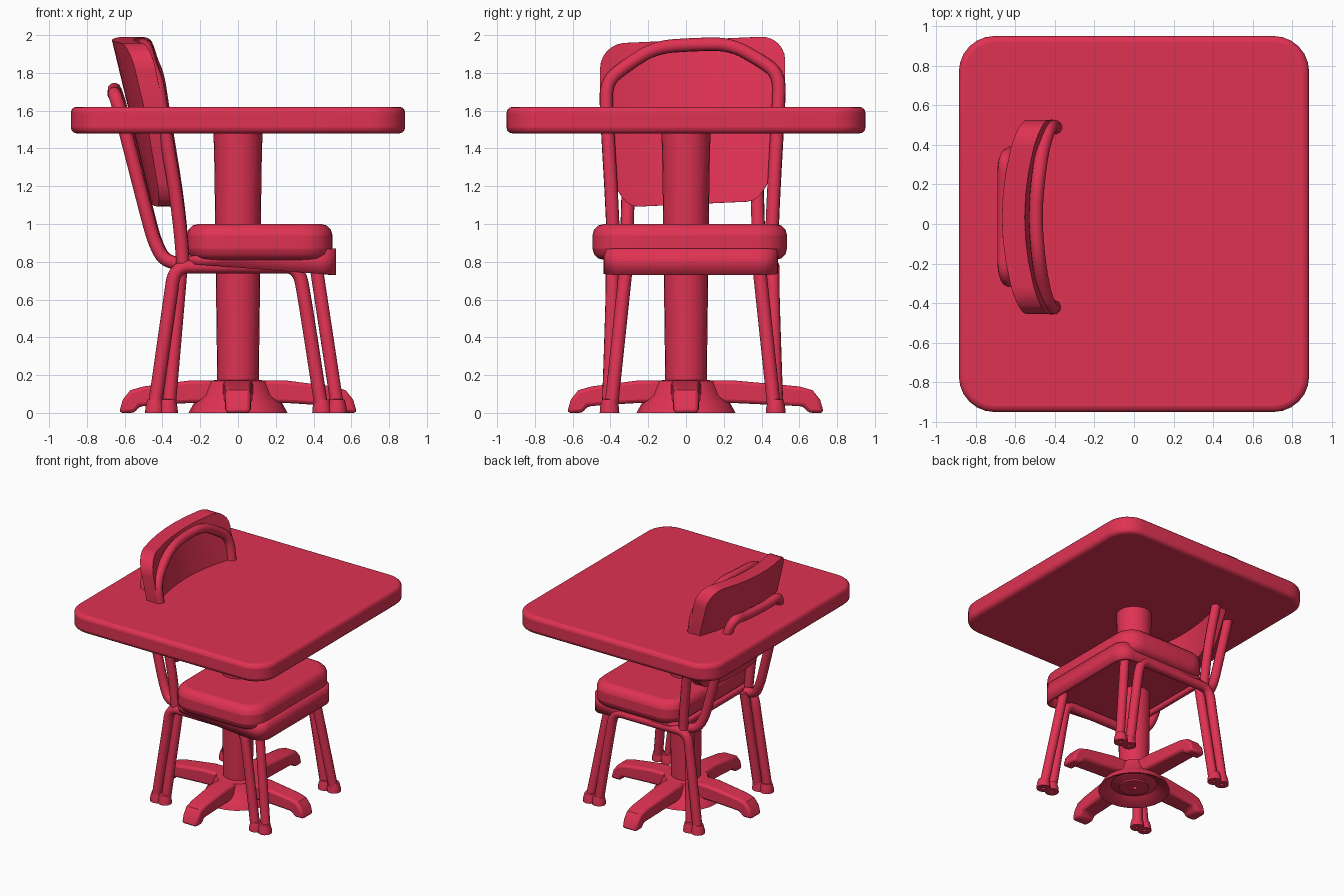
import bpy, bmesh, math
from mathutils import Vector

cube = bpy.data.objects.get("Cube")
if cube:
    bpy.data.objects.remove(cube)

RED = (0.74, 0.032, 0.085, 1)
red = bpy.data.materials.new("crimson paint")
red.use_nodes = True
red.diffuse_color = RED
red.node_tree.nodes["Principled BSDF"].inputs["Base Color"].default_value = RED

CY = 0.035  # the chair's middle line


def finish(obj, angle=35):
    obj.data.materials.clear()
    obj.data.materials.append(red)
    bpy.ops.object.select_all(action='DESELECT')
    obj.select_set(True)
    bpy.context.view_layer.objects.active = obj
    if obj.type != 'MESH':
        bpy.ops.object.convert(target='MESH')
        obj = bpy.context.object
    bpy.ops.object.shade_smooth_by_angle(angle=math.radians(angle))
    return obj


def from_bmesh(name, bm, bevel=0, segments=3):
    bmesh.ops.recalc_face_normals(bm, faces=bm.faces)
    mesh = bpy.data.meshes.new(name)
    bm.to_mesh(mesh)
    bm.free()
    obj = bpy.data.objects.new(name, mesh)
    bpy.context.collection.objects.link(obj)
    if bevel:
        mod = obj.modifiers.new("rounded edges", 'BEVEL')
        mod.width, mod.segments = bevel, segments
        mod.limit_method, mod.angle_limit = 'ANGLE', math.radians(40)
    return finish(obj)


def rounded(hx, hy, r, n=6):
    """Rounded rectangle outline."""
    pts = []
    for q, (sx, sy) in enumerate([(1, 1), (-1, 1), (-1, -1), (1, -1)]):
        for i in range(n + 1):
            a = math.pi / 2 * (q + i / n)
            pts.append((sx * (hx - r) + r * math.cos(a), sy * (hy - r) + r * math.sin(a)))
    return pts


def prism(outline, z0, z1, cx=0, cy=0):
    bm = bmesh.new()
    face = bm.faces.new([bm.verts.new((x + cx, y + cy, z0)) for x, y in outline])
    new = bmesh.ops.extrude_face_region(bm, geom=[face])["geom"]
    bmesh.ops.translate(bm, vec=(0, 0, z1 - z0),
                        verts=[v for v in new if isinstance(v, bmesh.types.BMVert)])
    return bm


def lathe(name, profile, x=0, y=0, n=24):
    bm = bmesh.new()
    rings = [[bm.verts.new((x + r * math.cos(math.tau * i / n),
                            y + r * math.sin(math.tau * i / n), z)) for i in range(n)]
             for r, z in profile]
    for a, b in zip(rings, rings[1:]):
        for i in range(n):
            j = (i + 1) % n
            bm.faces.new((a[i], a[j], b[j], b[i]))
    return from_bmesh(name, bm)


def tube(name, pts, r=0.036):
    curve = bpy.data.curves.new(name, 'CURVE')
    curve.dimensions = '3D'
    curve.bevel_depth, curve.bevel_resolution = r, 3
    curve.use_fill_caps = True
    curve.resolution_u = 6
    spline = curve.splines.new('NURBS')
    spline.points.add(len(pts) - 1)
    for p, co in zip(spline.points, pts):
        p.co = (*co, 1)
    spline.order_u = min(3, len(pts))
    spline.use_endpoint_u = True
    obj = bpy.data.objects.new(name, curve)
    bpy.context.collection.objects.link(obj)
    return finish(obj, 50)


def sway(x, y, z):
    """The chair back leans a little to one side."""
    return x, y + CY, z + 0.045 * y * min(1, max(0, (z - 0.8) / 0.3))


def hoop(name, half):
    """Mirrored bent tube from half its points, the last on the middle line."""
    other = [(x, -y, z) for x, y, z in half[-2::-1]]
    return tube(name, [sway(*p) for p in half + other])


# Table top, column and four-armed base
from_bmesh("table_top", prism(rounded(0.885, 0.95, 0.18), 1.48, 1.62), 0.03)
lathe("table_column", [(0.02, 0.02), (0.108, 0.02), (0.125, 1.3), (0.13, 1.49)])
lathe("base_hub", [(0.10, 0.03), (0.17, 0.05), (0.25, 0), (0.262, 0), (0.235, 0.05),
                   (0.19, 0.09), (0.16, 0.17), (0.10, 0.175)])
for k, reach in enumerate((0.63, 0.73, 0.63, 0.63)):
    d = reach - 0.63
    side = [(0.08, 0.17), (0.25, 0.172), (0.5 + d, 0.14), (0.57 + d, 0.12), (0.61 + d, 0.07),
            (0.63 + d, 0), (0.55 + d, 0), (0.52 + d, 0.035), (0.3, 0.05), (0.08, 0.06)]
    bm = prism(side, -0.075, 0.075)
    a = math.pi / 2 * k
    for v in bm.verts:
        r, z, w = v.co
        w *= 1.1 - 0.35 * r
        v.co = (r * math.cos(a) - w * math.sin(a), r * math.sin(a) + w * math.cos(a), z)
    from_bmesh("base_arm", bm, 0.018, 2)

# Seat cushion
from_bmesh("seat_cushion", prism(rounded(0.385, 0.515, 0.16), 0.81, 1.0, 0.115, 0.02), 0.06)

# Seat apron, deep at the front and shallow at the back
bm = bmesh.new()
rows = []
for x, y in rounded(0.4, 0.462, 0.1):
    t = (x + 0.4) / 0.8
    rows.append([bm.verts.new((x + 0.12, y + 0.025, z))
                 for z in (0.79 - 0.06 * t, 0.83 + 0.04 * t)])
for a, b in zip(rows, rows[1:] + rows[:1]):
    bm.faces.new((a[0], b[0], b[1], a[1]))
apron = from_bmesh("seat_apron", bm)
solid = apron.modifiers.new("thickness", 'SOLIDIFY')
solid.thickness = 0.03

# Backrest cushion: a rounded slab, cut into strips, then bent and leaned
bm = prism(rounded(0.49, 0.435, 0.13), 0, 1)
for axis, limit in ((0, 0.45), (1, 0.4)):
    for i in range(9):
        co, no = Vector((0, 0, 0)), Vector((0, 0, 0))
        co[axis], no[axis] = limit * (i / 4 - 1), 1
        bmesh.ops.bisect_plane(bm, geom=bm.verts[:] + bm.edges[:] + bm.faces[:],
                               plane_co=co, plane_no=no)
for v in bm.verts:
    y, h, t = v.co
    z = 1.54 + h
    y *= 1 - 0.2 * min(1, max(0, (1.6 - z) / 0.45))
    thick = 0.08 + 0.035 * (z - 1.1) / 0.85
    x = -0.65 + 0.24 * (1.9 - z) + 0.09 * (y / 0.49) ** 2 + thick * t
    v.co = sway(x, y, z)
from_bmesh("backrest_cushion", bm, 0.035)

# Back tubes: arch through the cushion, and a lower brace behind it
hoop("back_arch", [(-0.29, 0.415, 0.76), (-0.30, 0.42, 1.0), (-0.40, 0.455, 1.6),
                   (-0.425, 0.46, 1.77), (-0.46, 0.36, 1.85), (-0.485, 0.2, 1.945),
                   (-0.5, 0, 1.95)])
hoop("back_brace", [(-0.29, 0.38, 0.79), (-0.38, 0.37, 0.79), (-0.44, 0.35, 0.90),
                    (-0.48, 0.345, 1.05), (-0.62, 0.33, 1.6), (-0.655, 0.29, 1.71),
                    (-0.655, 0.15, 1.69), (-0.655, 0, 1.69)])

# Chair legs: a side hoop with a straight tube beside each leg, on flared feet
foot = [(0.01, 0), (0.052, 0), (0.05, 0.03), (0.04, 0.07), (0.01, 0.075)]
for s in (-1, 1):
    low, high = CY + s * 0.445, CY + s * 0.425
    tube("leg_hoop", [(-0.44, low, 0.04), (-0.36, high, 0.6), (-0.335, high, 0.775),
                      (-0.18, high, 0.775), (0.18, high, 0.775), (0.32, high, 0.775),
                      (0.355, high, 0.6), (0.44, low, 0.04)])
    for x0, x1 in ((-0.365, -0.30), (0.525, 0.41)):
        tube("straight_leg", [(x0, CY + s * 0.43, 0.04), (x1, CY + s * 0.35, 0.8)])
    for x in (-0.44, -0.37, 0.445, 0.525):
        lathe("foot", foot, x, CY + s * 0.44, 12)
